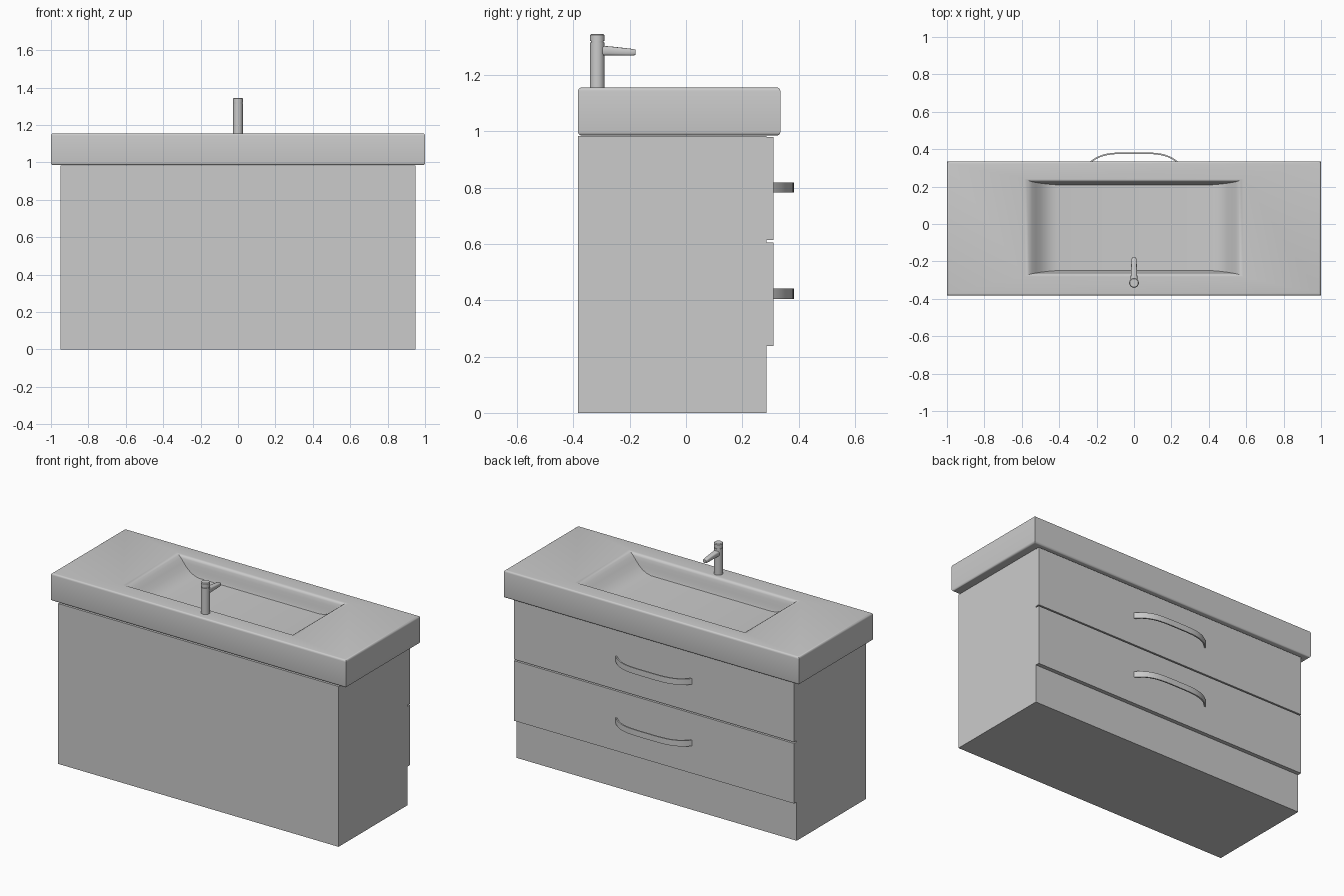
import bpy, bmesh, math

if "Cube" in bpy.data.objects:
    bpy.data.objects.remove(bpy.data.objects["Cube"])


def finish(name, bm, smooth=None):
    bmesh.ops.recalc_face_normals(bm, faces=bm.faces)
    mesh = bpy.data.meshes.new(name)
    bm.to_mesh(mesh)
    bm.free()
    obj = bpy.data.objects.new(name, mesh)
    bpy.context.collection.objects.link(obj)
    if smooth:
        bpy.ops.object.select_all(action='DESELECT')
        obj.select_set(True)
        bpy.context.view_layer.objects.active = obj
        bpy.ops.object.shade_smooth_by_angle(angle=math.radians(smooth))
    return obj


def loft(name, rings, smooth=None):
    """Skin a list of closed rings and cap both ends."""
    bm = bmesh.new()
    loops = [[bm.verts.new(p) for p in ring] for ring in rings]
    n = len(loops[0])
    for a, b in zip(loops, loops[1:]):
        for i in range(n):
            j = (i + 1) % n
            bm.faces.new((a[i], a[j], b[j], b[i]))
    bm.faces.new(loops[0])
    bm.faces.new(loops[-1])
    return finish(name, bm, smooth)


def rect(hx, y0, y1, z):
    return [(-hx, y0, z), (hx, y0, z), (hx, y1, z), (-hx, y1, z)]


def box(name, hx, y0, y1, z0, z1):
    return loft(name, [rect(hx, y0, y1, z0), rect(hx, y0, y1, z1)])


def circle(r, z, cy=-0.315, n=32):
    return [(r * math.cos(2 * math.pi * i / n),
             cy + r * math.sin(2 * math.pi * i / n), z) for i in range(n)]


# Cabinet body
box("cabinet", 0.95, -0.383, 0.285, 0, 0.982)

# Drawer fronts with bow handles
for label, z0, z1, hz in (("lower", 0.237, 0.605, 0.405), ("upper", 0.613, 0.98, 0.782)):
    box(label + "_drawer_front", 0.95, 0.284, 0.31, z0, z1)
    rings = []
    steps = 32
    for i in range(steps + 1):
        t = math.sin((i / steps - 0.5) * math.pi)
        yo = 0.309 + 0.074 * (1 - t ** 4)
        yi = 0.309 + 0.066 * (1 - t ** 4)
        xo, xi = 0.26 * t, 0.25 * t
        rings.append([(xo, yo, hz), (xo, yo, hz + 0.036),
                      (xi, yi, hz + 0.036), (xi, yi, hz)])
    loft(label + "_handle", rings, 35)

# Countertop: rounded outer edges, then the recessed basin
Y0, Y1 = -0.383, 0.335
R = 0.012
rings = []
for k in range(5):
    a = k * math.pi / 8
    d = R * (1 - math.sin(a))
    rings.append(rect(1 - d, Y0 + d, Y1 - d, 0.985 + R * (1 - math.cos(a))))
for k in range(5):
    a = k * math.pi / 8
    d = R * (1 - math.cos(a))
    rings.append(rect(1 - d, Y0 + d, Y1 - d, 1.155 - R * (1 - math.sin(a))))
for hx, hy, z in ((0.585, 0.262, 1.155), (0.572, 0.256, 1.1535), (0.56, 0.25, 1.149),
                  (0.545, 0.246, 1.138), (0.525, 0.242, 1.118), (0.50, 0.238, 1.093),
                  (0.47, 0.234, 1.072), (0.44, 0.231, 1.06), (0.41, 0.229, 1.055)):
    rings.append(rect(hx, -0.02 - hy, -0.02 + hy, z))
loft("countertop_basin", rings, 35)

# Faucet body with a groove under its cap
loft("faucet_body", [circle(r, z) for r, z in (
    (0.026, 1.15), (0.026, 1.315), (0.023, 1.315), (0.023, 1.32),
    (0.026, 1.32), (0.026, 1.341), (0.022, 1.345))], 35)

# Tapered spout with an oval section
rings = []
for y, w, z0, z1 in ((-0.315, 0.02, 1.268, 1.304), (-0.27, 0.017, 1.268, 1.301),
                     (-0.225, 0.015, 1.268, 1.296), (-0.19, 0.014, 1.268, 1.292),
                     (-0.18, 0.011, 1.27, 1.289)):
    h = (z1 - z0) / 2
    ring = []
    for i in range(20):
        a = 2 * math.pi * i / 20
        c, s = math.cos(a), math.sin(a)
        ring.append((w * math.copysign(abs(c) ** 0.6, c), y,
                     z0 + h + h * math.copysign(abs(s) ** 0.6, s)))
    rings.append(ring)
loft("faucet_spout", rings, 40)
